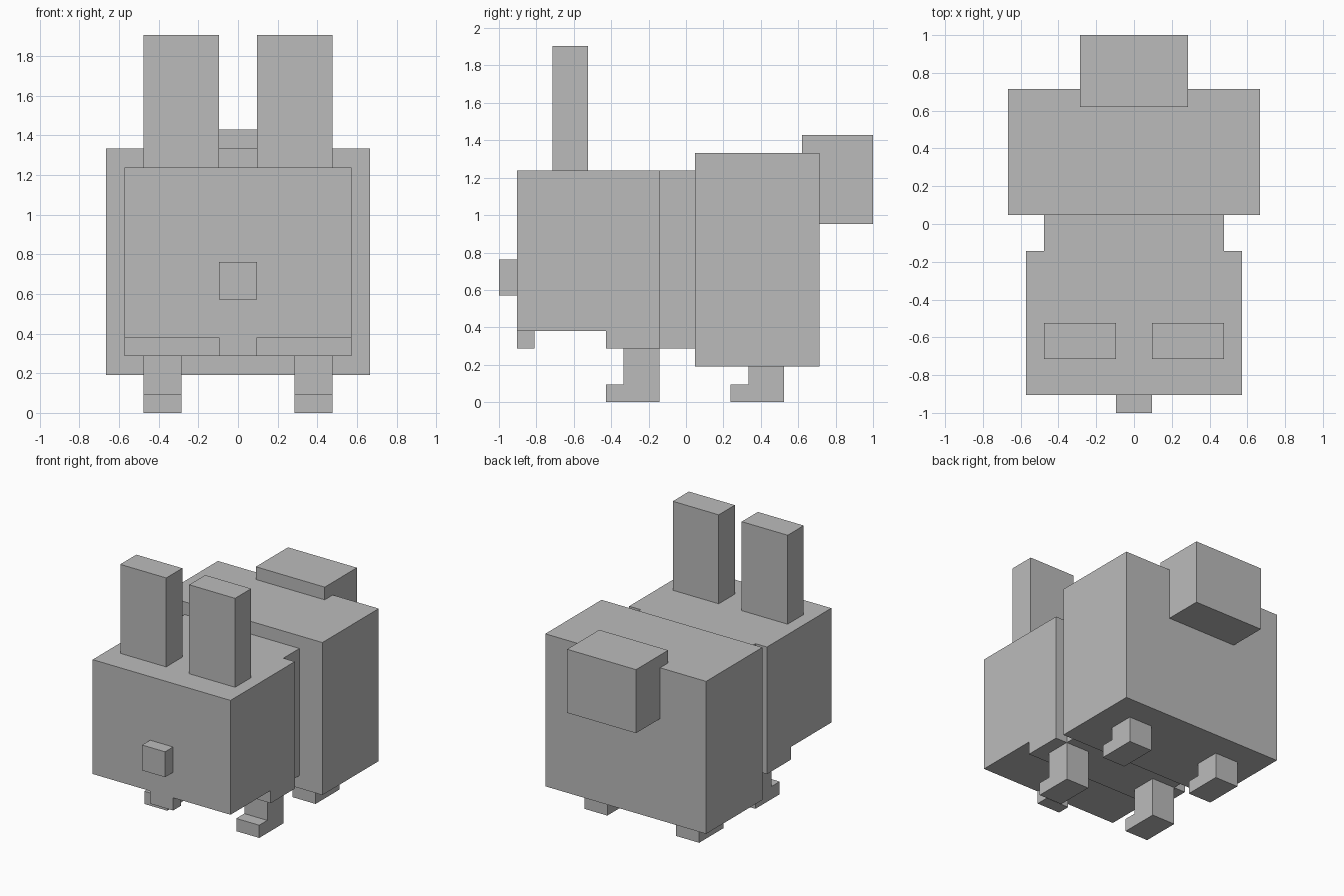
import bpy
import bmesh

U = 2 / 21  # one block unit; the model is 21 units long

cube = bpy.data.objects.get("Cube")
if cube:
    bpy.data.objects.remove(cube, do_unlink=True)

grey = bpy.data.materials.new("mid_grey")
grey.use_nodes = True
grey.diffuse_color = (0.5, 0.5, 0.5, 1)
grey.node_tree.nodes["Principled BSDF"].inputs["Base Color"].default_value = (0.5, 0.5, 0.5, 1)


def extrude_profile(name, x0, x1, profile):
    """Sweep a side profile of (y, z) points, in block units, from x0 to x1."""
    bm = bmesh.new()
    face = bm.faces.new([bm.verts.new((x0 * U, y * U, z * U)) for y, z in profile])
    swept = bmesh.ops.extrude_face_region(bm, geom=[face])["geom"]
    moved = [v for v in swept if isinstance(v, bmesh.types.BMVert)]
    bmesh.ops.translate(bm, verts=moved, vec=((x1 - x0) * U, 0, 0))
    bmesh.ops.recalc_face_normals(bm, faces=bm.faces)
    mesh = bpy.data.meshes.new(name)
    bm.to_mesh(mesh)
    bm.free()
    mesh.materials.append(grey)
    obj = bpy.data.objects.new(name, mesh)
    bpy.context.collection.objects.link(obj)
    return obj


def box(name, x, y, z):
    return extrude_profile(name, *x, [(y[0], z[0]), (y[1], z[0]), (y[1], z[1]), (y[0], z[1])])


# Head with the lower jaw step at its back
extrude_profile("head", -6, 6, [(-9.5, 4), (-4.5, 4), (-4.5, 3), (-1.5, 3), (-1.5, 13), (-9.5, 13)])
box("nose", (-1, 1), (-10.5, -9.5), (6, 8))
box("teeth", (-1, 1), (-9.5, -8.5), (3, 4))

# Body and tail
box("neck", (-5, 5), (-1.5, 0.5), (3, 13))
box("body", (-7, 7), (0.5, 7.5), (2, 14))
box("tail", (-3, 3), (6.5, 10.5), (10, 15))

# Ears and legs on both sides
for side, x in (("left", (3, 5)), ("right", (-5, -3))):
    ear_x = (1, 5) if side == "left" else (-5, -1)
    box(side + "_ear", ear_x, (-7.5, -5.5), (13, 20))
    for end, back, top in (("front", -1.5, 3), ("back", 5.5, 2)):
        extrude_profile(f"{side}_{end}_leg", *x, [
            (back - 3, 0), (back, 0), (back, top),
            (back - 2, top), (back - 2, 1), (back - 3, 1)])
